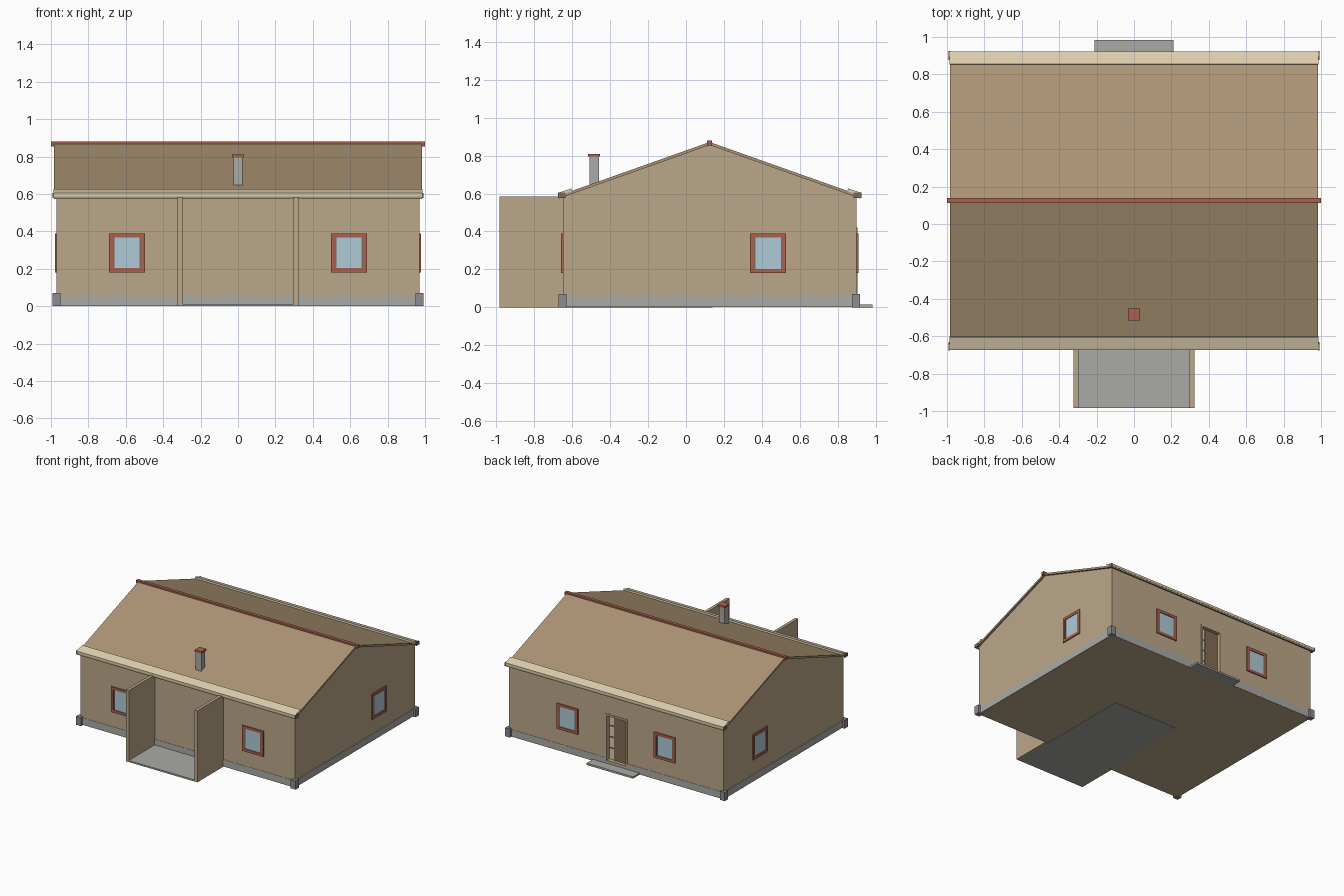
import bpy, bmesh, math
from mathutils import Vector, Matrix

if "Cube" in bpy.data.objects:
    bpy.data.objects.remove(bpy.data.objects["Cube"])


def mat(name, r, g, b):
    m = bpy.data.materials.new(name)
    m.diffuse_color = (r, g, b, 1)
    m.use_nodes = True
    m.node_tree.nodes["Principled BSDF"].inputs["Base Color"].default_value = m.diffuse_color
    return m


TAN = mat("tan_render", 0.50, 0.39, 0.25)
ROOF = mat("roof_brown", 0.42, 0.30, 0.18)
CREAM = mat("cream", 0.72, 0.62, 0.43)
RED = mat("brick_red", 0.40, 0.12, 0.08)
BROWN = mat("dark_timber", 0.22, 0.15, 0.09)
GLASS = mat("glass", 0.43, 0.60, 0.68)
STONE = mat("stone", 0.40, 0.40, 0.38)
DARK = mat("dark_stone", 0.27, 0.27, 0.29)

YC = 0.125                                     # ridge position in y
SLOPE = (0.872 - 0.590) / 0.795


def add(name, bm, material):
    bmesh.ops.recalc_face_normals(bm, faces=bm.faces)
    me = bpy.data.meshes.new(name)
    bm.to_mesh(me)
    bm.free()
    ob = bpy.data.objects.new(name, me)
    bpy.context.collection.objects.link(ob)
    if material:
        me.materials.append(material)
    return ob


def box(name, x0, x1, y0, y1, z0, z1, material, frame=None):
    bm = bmesh.new()
    bmesh.ops.create_cube(bm, size=1)
    for v in bm.verts:
        v.co = Vector(((x0 + x1) / 2 + v.co.x * (x1 - x0),
                       (y0 + y1) / 2 + v.co.y * (y1 - y0),
                       (z0 + z1) / 2 + v.co.z * (z1 - z0)))
    if frame:
        bm.transform(frame)
    return add(name, bm, material)


def extrude_x(name, profile, half, material):
    """Extrude a (y, z) outline along x from -half to +half."""
    bm = bmesh.new()
    face = bm.faces.new([bm.verts.new((-half, y, z)) for y, z in profile])
    out = bmesh.ops.extrude_face_region(bm, geom=[face])
    bmesh.ops.translate(bm, vec=(2 * half, 0, 0),
                        verts=[g for g in out["geom"] if isinstance(g, bmesh.types.BMVert)])
    return add(name, bm, material)


def roof_z(y):
    return 0.872 - SLOPE * abs(y - YC)


# House body with gable ends, and the stone plinth band
eave = roof_z(0.90) - 0.012
body = extrude_x("house_walls", [(-0.65, 0.002), (0.90, 0.002), (0.90, eave),
                                 (YC, 0.858), (-0.65, eave)], 0.97, TAN)
plinth = box("plinth", -0.972, 0.972, -0.652, 0.902, 0.003, 0.06, STONE)

# Back doorway recess
cutter = box("door_cutter", -0.10, 0.10, 0.83, 1.0, 0.025, 0.42, None)
cutter.hide_render = True
cutter.hide_viewport = True
for ob in (body, plinth):
    mod = ob.modifiers.new("doorway", "BOOLEAN")
    mod.operation = "DIFFERENCE"
    mod.object = cutter
    mod.solver = "EXACT"

# Roof slopes, eave strips with small end lips
for side, s in (("front", -1), ("back", 1)):
    def sy(d):
        return YC + s * d
    extrude_x(side + "_roof_slope",
              [(YC, 0.872), (sy(0.795), 0.590), (sy(0.795), 0.574), (YC, 0.856)], 0.985, ROOF)
    extrude_x(side + "_eave_strip",
              [(sy(0.798), 0.586), (sy(0.798), 0.604), (sy(0.785), 0.609),
               (sy(0.730), 0.627), (sy(0.727), 0.612)], 0.987, CREAM)
    for e in (-1, 1):
        x = e * 0.988
        box(side + "_eave_end", x - 0.004, x + 0.004, min(sy(0.80), sy(0.76)),
            max(sy(0.80), sy(0.76)), 0.578, 0.606, BROWN)
box("ridge_cap", -1.0, 1.0, YC - 0.013, YC + 0.013, 0.855, 0.88, RED)

# Chimney
box("chimney", -0.025, 0.025, -0.51, -0.46, 0.60, 0.80, STONE)
box("chimney_cap", -0.031, 0.031, -0.517, -0.453, 0.795, 0.81, RED)

# Corner stones
for x in (-0.97, 0.97):
    for y in (-0.652, 0.897):
        box("corner_stone", x - 0.022, x + 0.022, y - 0.021, y + 0.021, 0.0, 0.07, DARK)

# Front porch: slab running under the house, and two wing walls
box("porch_slab", -0.298, 0.298, -0.985, 0.14, 0.0, 0.013, STONE)
for s in (-1, 1):
    box("wing_wall", s * 0.31 - 0.0125, s * 0.31 + 0.0125, -0.985, -0.645, 0.0, 0.585, TAN)


def ring(name, w, h, t, y0, y1, material, frame):
    """Rectangular frame of outer half sizes w, h and bar width t."""
    for s in (-1, 1):
        box(name + "_jamb", s * (w - t / 2) - t / 2, s * (w - t / 2) + t / 2, y0, y1, -h, h, material, frame)
        box(name + "_rail", -w + t, w - t, y0, y1, s * (h - t / 2) - t / 2, s * (h - t / 2) + t / 2, material, frame)


# Windows: local -y points out of the wall
def window(x, y, angle):
    f = Matrix.Translation((x, y, 0.285)) @ Matrix.Rotation(angle, 4, "Z")
    ring("window_surround", 0.096, 0.104, 0.022, -0.009, 0.004, RED, f)
    ring("window_sash", 0.074, 0.096, 0.007, -0.006, 0.004, BROWN, f)
    box("window_glass", -0.069, 0.069, -0.003, 0.004, -0.090, 0.090, GLASS, f)


for s in (-1, 1):
    window(s * 0.593, -0.65, 0)
    window(s * 0.44, 0.90, math.pi)
    window(s * 0.97, 0.433, s * math.pi / 2)

# Back door: frame, leaf, glazed side strip with bars, and step
door = Matrix.Translation((0, 0.90, 0.2225))
ring("door_frame", 0.10, 0.1975, 0.016, -0.05, 0.004, TAN, door)
box("door_leaf", -0.084, 0.04, 0.855, 0.875, 0.041, 0.404, BROWN)
box("door_side_light", 0.04, 0.084, 0.855, 0.868, 0.041, 0.404, CREAM)
for i in range(1, 4):
    z = 0.041 + i * 0.091
    box("side_light_bar", 0.04, 0.084, 0.865, 0.872, z - 0.005, z + 0.005, BROWN)
box("back_step", -0.21, 0.21, 0.895, 0.985, 0.0, 0.015, STONE)
